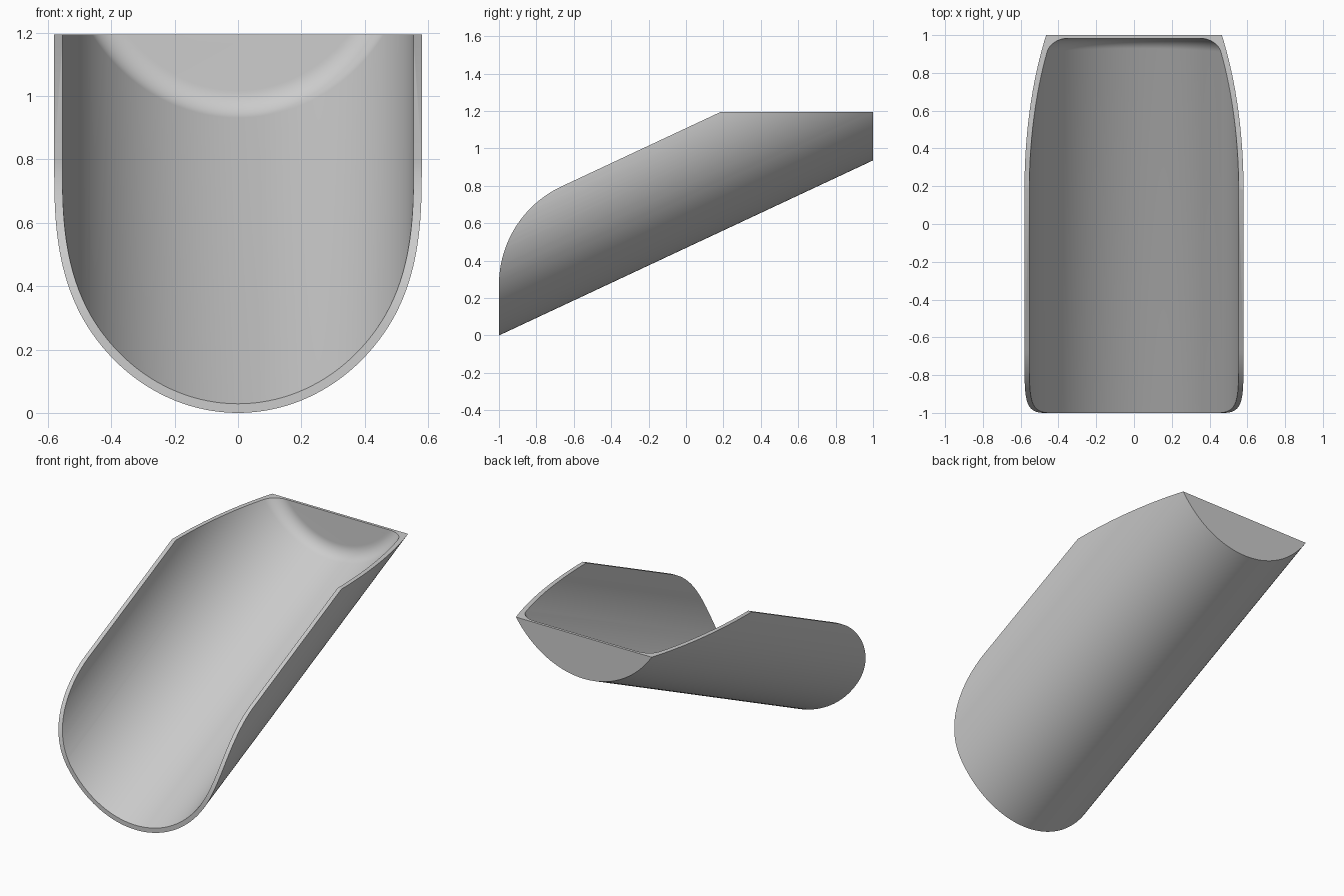
import bpy, bmesh
from math import atan, cos, sin, pi, tan
from mathutils import Vector

cube = bpy.data.objects.get("Cube")
if cube:
    bpy.data.objects.remove(cube, do_unlink=True)

TILT = atan(0.468)       # slope of the trough
OUTER, INNER = 0.58, 0.554
TOP = 1.194
AXIS = Vector((0, cos(TILT), sin(TILT)))
RISE = OUTER / cos(TILT)  # height of the tube axis above the floor line
SEGMENTS = 72

metal = bpy.data.materials.new("grey metal")
metal.use_nodes = True
grey = (0.6, 0.6, 0.6, 1)
metal.diffuse_color = grey
metal.node_tree.nodes["Principled BSDF"].inputs["Base Color"].default_value = grey


def axis_z(y):
    return RISE + (y + 1) * tan(TILT)


def make_object(name, bm):
    bmesh.ops.recalc_face_normals(bm, faces=bm.faces)
    mesh = bpy.data.meshes.new(name)
    bm.to_mesh(mesh)
    bm.free()
    mesh.materials.append(metal)
    obj = bpy.data.objects.new(name, mesh)
    bpy.context.collection.objects.link(obj)
    return obj


def trough(name, radius, back, fillet=0, steps=0):
    """Tilted half tube with raised sides, its back end rounded by a rolling ball."""
    bm = bmesh.new()
    angles = [pi + pi * i / SEGMENTS for i in range(SEGMENTS + 1)]
    stations = [(angles[0], 0.6)] + [(a, 0) for a in angles] + [(angles[-1], 0.6)]
    rows = []
    for a, lift in stations:
        # Outward normal of the tube, square to its axis
        n = Vector((cos(a), -sin(TILT) * sin(a), cos(TILT) * sin(a)))
        y = back - fillet
        # Ball centre on the vertical plane just inside the back wall
        centre = Vector((0, y, axis_z(y))) + n * (radius - fillet)
        centre += AXIS * ((y - centre.y) / AXIS.y)
        centre.z += lift
        dirs = [n]
        if steps:
            wall = Vector((0, 1, 0))
            swing = n.angle(wall)
            dirs = [(n * sin((1 - k / steps) * swing) + wall * sin(k / steps * swing))
                    / sin(swing) for k in range(steps + 1)]
        arc = [centre + d * fillet for d in dirs]
        front = arc[0] + AXIS * ((-1.3 - arc[0].y) / AXIS.y)
        rows.append([bm.verts.new(p) for p in [front] + arc])
    for i, row in enumerate(rows):
        other = rows[(i + 1) % len(rows)]
        for k in range(len(row) - 1):
            bm.faces.new((row[k], other[k], other[k + 1], row[k + 1]))
    bm.faces.new([r[0] for r in rows])
    bm.faces.new([r[-1] for r in rows])
    return make_object(name, bm)


def side_profile(name):
    """Side outline with a rounded mouth, extruded across the width."""
    r = OUTER
    t = r * tan((pi / 2 - TILT) / 2)
    cy, cz = r - 1, axis_z(-1) - t
    outline = [(1, -1), (-1, -1)]
    for i in range(33):
        a = pi - (pi / 2 - TILT) * i / 32
        outline.append((cy + r * cos(a), cz + r * sin(a)))
    outline += [((TOP - RISE) / tan(TILT) - 1, TOP), (1, TOP)]
    bm = bmesh.new()
    face = bm.faces.new([bm.verts.new((-1, y, z)) for y, z in outline])
    ext = bmesh.ops.extrude_face_region(bm, geom=[face])
    bmesh.ops.translate(bm, vec=(2, 0, 0),
                        verts=[v for v in ext["geom"] if isinstance(v, bmesh.types.BMVert)])
    return make_object(name, bm)


# Solid body, then hollow it and trim it to the side outline
scoop = trough("scoop", OUTER, 1.2)
hollow = trough("hollow_cutter", INNER, 0.983, fillet=0.095, steps=12)
outline = side_profile("outline_cutter")

bpy.context.view_layer.objects.active = scoop
for cutter, operation in ((hollow, "DIFFERENCE"), (outline, "INTERSECT")):
    cutter.hide_render = True
    mod = scoop.modifiers.new(cutter.name, "BOOLEAN")
    mod.object, mod.operation, mod.solver = cutter, operation, "EXACT"
    bpy.ops.object.modifier_apply(modifier=mod.name)
for cutter in (hollow, outline):
    bpy.data.objects.remove(cutter, do_unlink=True)

# Smooth tube and fillet, crisp rim
bpy.ops.object.select_all(action="DESELECT")
scoop.select_set(True)
bpy.ops.object.shade_smooth_by_angle(angle=pi / 6)
